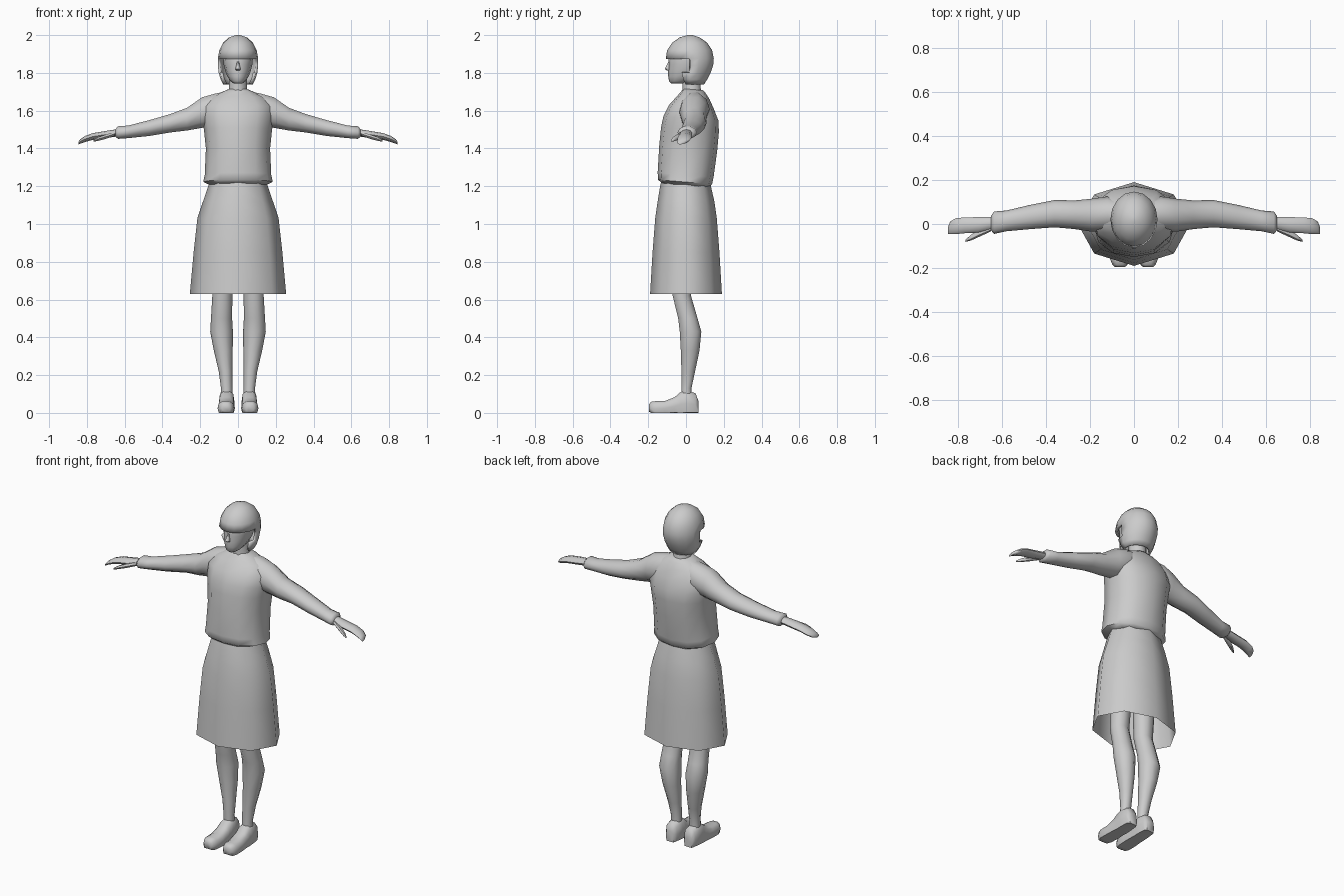
import bpy, bmesh, math

grey = bpy.data.materials.new("plain grey")
grey.diffuse_color = (0.6, 0.6, 0.6, 1)


def power(c, p):
    return math.copysign(abs(c) ** p, c)


def loft(name, axis, rings, n=10, p=1.0, caps=(True, True), mirror=False,
         tilt=0.0, floor=None, angle=60):
    """Rings are (position on axis, centre u, centre v, radius u, radius v)."""
    bm = bmesh.new()
    loops = []
    for t, cu, cv, ru, rv in rings:
        loop = []
        for i in range(n):
            a = 2 * math.pi * i / n
            u, v = cu + ru * power(math.cos(a), p), cv + rv * power(math.sin(a), p)
            co = {"x": (t, u, v), "y": (u, t, v), "z": (u, v, t - tilt * v)}[axis]
            if floor is not None:
                co = (co[0], co[1], max(co[2], floor))
            loop.append(bm.verts.new(co))
        loops.append(loop)
    for a, b in zip(loops, loops[1:]):
        for i in range(n):
            j = (i + 1) % n
            bm.faces.new((a[i], a[j], b[j], b[i]))
    if caps[0]:
        bm.faces.new(loops[0][::-1])
    if caps[1]:
        bm.faces.new(loops[-1])
    bmesh.ops.recalc_face_normals(bm, faces=bm.faces)
    mesh = bpy.data.meshes.new(name)
    bm.to_mesh(mesh)
    bm.free()
    mesh.materials.append(grey)
    ob = bpy.data.objects.new(name, mesh)
    bpy.context.collection.objects.link(ob)
    bpy.context.view_layer.objects.active = ob
    ob.select_set(True)
    bpy.ops.object.shade_smooth_by_angle(angle=math.radians(angle))
    ob.select_set(False)
    if mirror:
        ob.modifiers.new("mirror", "MIRROR")
    return ob


def span(z, hx, y0, y1):
    """Upright ring given by half width and front and back limits."""
    return (z, 0, (y0 + y1) / 2, hx, (y1 - y0) / 2)


# Sweater body, its hem lower at the back and folded inwards
loft("sweater", "z", [
    span(1.205, 0.145, -0.125, 0.120), span(1.222, 0.184, -0.148, 0.138),
    span(1.26, 0.176, -0.150, 0.146), span(1.40, 0.170, -0.142, 0.165),
    span(1.50, 0.180, -0.132, 0.174), span(1.56, 0.190, -0.120, 0.172),
    span(1.62, 0.190, -0.092, 0.148), span(1.67, 0.150, -0.050, 0.125),
    span(1.70, 0.090, -0.025, 0.105), span(1.715, 0.055, -0.015, 0.090)],
    n=12, p=0.9, tilt=0.08)

# Sleeves, running into the shoulders
loft("sleeve", "x", [
    (0.06, 0.045, 1.630, 0.060, 0.075), (0.12, 0.045, 1.608, 0.080, 0.087),
    (0.19, 0.040, 1.590, 0.075, 0.085), (0.27, 0.042, 1.555, 0.065, 0.063),
    (0.36, 0.047, 1.533, 0.062, 0.051), (0.47, 0.032, 1.508, 0.055, 0.044),
    (0.58, 0.014, 1.488, 0.047, 0.035), (0.635, 0.006, 1.484, 0.051, 0.035),
    (0.648, 0.004, 1.482, 0.034, 0.022)], n=10, mirror=True)

# Hands with separate thumbs
loft("hand", "x", [
    (0.61, 0.006, 1.486, 0.026, 0.020), (0.66, 0.002, 1.480, 0.030, 0.019),
    (0.71, -0.004, 1.472, 0.035, 0.019), (0.77, -0.006, 1.463, 0.036, 0.018),
    (0.81, -0.010, 1.450, 0.036, 0.016), (0.835, -0.018, 1.437, 0.028, 0.012),
    (0.845, -0.030, 1.428, 0.015, 0.007)], n=8, mirror=True)
loft("thumb", "x", [
    (0.65, -0.020, 1.478, 0.014, 0.012), (0.70, -0.040, 1.462, 0.017, 0.013),
    (0.74, -0.062, 1.450, 0.013, 0.011), (0.765, -0.076, 1.440, 0.005, 0.005)],
    n=6, mirror=True)

# Open skirt with eight panels
loft("skirt", "z", [
    span(1.25, 0.140, -0.125, 0.120), span(1.20, 0.158, -0.137, 0.132),
    span(1.12, 0.185, -0.150, 0.150), span(1.03, 0.215, -0.163, 0.163),
    span(0.85, 0.235, -0.177, 0.177), span(0.63, 0.255, -0.190, 0.190)],
    n=8, caps=(True, False))

# Legs and shoes
loft("leg", "z", [
    (0.06, 0.062, 0.005, 0.032, 0.032), (0.13, 0.060, 0.002, 0.030, 0.028),
    (0.22, 0.066, 0.012, 0.036, 0.038), (0.33, 0.078, 0.022, 0.050, 0.052),
    (0.43, 0.087, 0.024, 0.060, 0.060), (0.50, 0.087, 0.010, 0.056, 0.054),
    (0.62, 0.083, -0.022, 0.053, 0.051), (0.95, 0.080, -0.010, 0.065, 0.065)],
    n=10, mirror=True)
loft("shoe", "y", [
    (0.066, 0.060, 0.025, 0.026, 0.040), (0.050, 0.060, 0.045, 0.037, 0.062),
    (0.000, 0.060, 0.050, 0.042, 0.072), (-0.030, 0.060, 0.045, 0.042, 0.067),
    (-0.060, 0.061, 0.035, 0.043, 0.050), (-0.110, 0.062, 0.025, 0.046, 0.040),
    (-0.160, 0.064, 0.022, 0.044, 0.042), (-0.185, 0.064, 0.022, 0.034, 0.038),
    (-0.196, 0.064, 0.026, 0.022, 0.020)],
    n=10, p=0.75, floor=0.0, mirror=True)

# Neck, head and nose
loft("neck", "z", [span(1.67, 0.060, -0.025, 0.095),
                   span(1.72, 0.048, -0.020, 0.080),
                   span(1.80, 0.045, -0.025, 0.075)], n=10)
loft("head", "z", [
    span(1.743, 0.022, -0.078, -0.010), span(1.756, 0.040, -0.090, 0.020),
    span(1.78, 0.056, -0.094, 0.070), span(1.81, 0.068, -0.096, 0.100),
    span(1.845, 0.076, -0.092, 0.110), span(1.89, 0.080, -0.092, 0.110),
    span(1.94, 0.070, -0.065, 0.100)], n=12)
loft("nose", "z", [
    span(1.812, 0.010, -0.100, -0.080), span(1.820, 0.015, -0.115, -0.080),
    span(1.835, 0.010, -0.107, -0.080), span(1.86, 0.006, -0.094, -0.080)], n=6)

# Bobbed hair, opened below the fringe to show the face
hair = loft("hair", "z", [
    span(1.738, 0.078, -0.045, 0.095), span(1.765, 0.092, -0.070, 0.112),
    span(1.80, 0.102, -0.090, 0.130), span(1.84, 0.107, -0.100, 0.144),
    span(1.875, 0.107, -0.107, 0.147), span(1.92, 0.099, -0.100, 0.138),
    span(1.96, 0.079, -0.073, 0.112), span(1.988, 0.048, -0.033, 0.072),
    span(2.0, 0.012, 0.008, 0.034)], n=16, caps=(False, True))
bm = bmesh.new()
bm.from_mesh(hair.data)
opening = [f for f in bm.faces
           if f.calc_center_median().z < 1.86 and f.calc_center_median().y < 0.0]
bmesh.ops.delete(bm, geom=opening, context="FACES")
bm.to_mesh(hair.data)
bm.free()
thick = hair.modifiers.new("thickness", "SOLIDIFY")
thick.thickness = 0.015
thick.offset = -1
